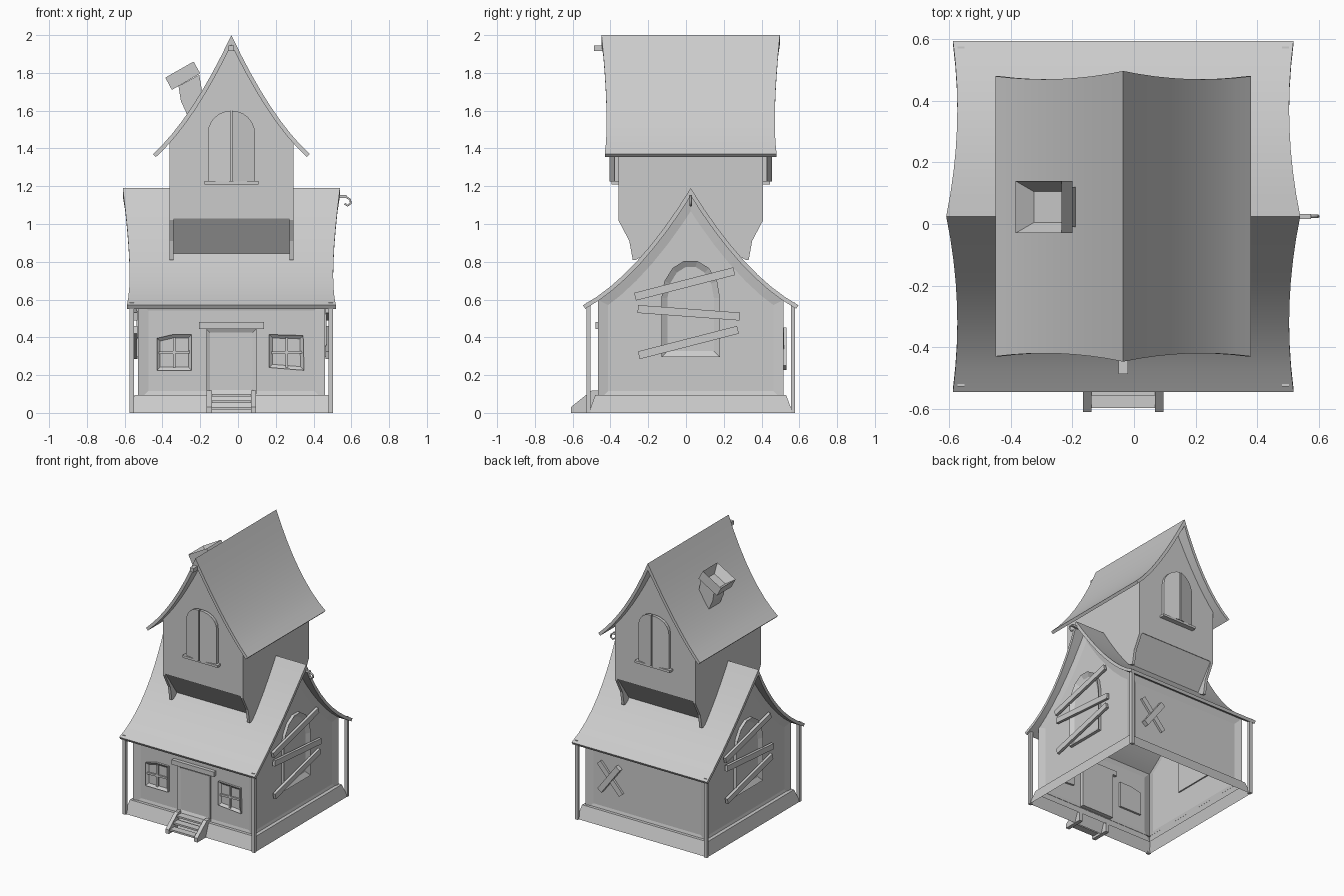
import bpy, bmesh, math
from mathutils import Vector

cube = bpy.data.objects.get("Cube")
if cube:
    bpy.data.objects.remove(cube)

CENTRE = Vector((-0.035, 0.025, 0))
grey = bpy.data.materials.new("plain grey")
grey.use_nodes = True
grey.diffuse_color = (0.6, 0.6, 0.6, 1)
grey.node_tree.nodes["Principled BSDF"].inputs["Base Color"].default_value = (0.6, 0.6, 0.6, 1)


def finish(name, bm):
    mesh = bpy.data.meshes.new(name)
    bm.to_mesh(mesh)
    bm.free()
    mesh.materials.append(grey)
    ob = bpy.data.objects.new(name, mesh)
    ob.location = CENTRE
    bpy.context.collection.objects.link(ob)
    return ob


def prism_bm(pts, lo, hi, axis):
    """Extrude a (side, height) outline along x or y."""
    bm = bmesh.new()
    place = lambda p, d: (d, p[0], p[1]) if axis == "x" else (p[0], d, p[1])
    a = [bm.verts.new(place(p, lo)) for p in pts]
    b = [bm.verts.new(place(p, hi)) for p in pts]
    bm.faces.new(a)
    bm.faces.new(b)
    for i in range(len(pts)):
        j = (i + 1) % len(pts)
        bm.faces.new((a[i], a[j], b[j], b[i]))
    bmesh.ops.recalc_face_normals(bm, faces=bm.faces)
    return bm


def prism(name, pts, lo, hi, axis, s=1, inset=None, bend=None):
    """inset = (direction, width, depth); s = -1 turns the part half way round."""
    bm = prism_bm(pts, lo, hi, axis)
    bm.normal_update()
    if inset:
        d, width, depth = inset
        face = max(bm.faces, key=lambda f: f.normal.dot(Vector(d)))
        bmesh.ops.inset_individual(bm, faces=[face], thickness=width, depth=-depth, use_even_offset=True)
    for v in bm.verts:
        if bend:
            v.co.y += bend(v.co.x)
        v.co.x *= s
        v.co.y *= s
    return finish(name, bm)


def rect(u0, u1, v0, v1):
    return [(u0, v0), (u1, v0), (u1, v1), (u0, v1)]


def board(name, a, b, width, lo, hi, axis, s=1):
    a, b = Vector(a), Vector(b)
    n = (b - a).normalized().orthogonal() * width / 2
    return prism(name, [a - n, b - n, b + n, a + n], lo, hi, axis, s)


def slope(t, top, drop, k):
    return top - drop * (t + k * t * (1 - t))


def roof(name, half, top, drop, k, ridge, mid, eave, axis):
    """Sagging saddle roof whose gable edges bow inward."""
    bm = bmesh.new()
    rows = []
    for i in range(-8, 9):
        t = abs(i) / 8
        length = ridge * (1 - t) * (1 - 2 * t) + mid * 4 * t * (1 - t) + eave * t * (2 * t - 1)
        z, u = slope(t, top, drop, k), half * i / 8
        row = [(e * length, u, z) if axis == "x" else (u, e * length, z) for e in (-1, 1)]
        rows.append([bm.verts.new(p) for p in row])
    for r, q in zip(rows, rows[1:]):
        f = bm.faces.new((r[0], r[1], q[1], q[0]))
        f.normal_update()
        if f.normal.z < 0:
            f.normal_flip()
    ob = finish(name, bm)
    mod = ob.modifiers.new("thickness", "SOLIDIFY")
    mod.thickness, mod.offset, mod.use_even_offset = 0.022, -1, True
    bpy.ops.object.select_all(action="DESELECT")
    bpy.context.view_layer.objects.active = ob
    ob.select_set(True)
    bpy.ops.object.modifier_apply(modifier=mod.name)
    bpy.ops.object.shade_smooth_by_angle(angle=math.radians(30))


def gable(wall, bottom, half, top, drop, k, gap):
    """Wall outline that follows the underside of a roof."""
    us = [wall * i / 6 for i in range(6, -7, -1)]
    return [(-wall, bottom), (wall, bottom)] + [(u, slope(abs(u) / half, top, drop, k) - gap) for u in us]


def arch(half, bottom, spring, rise, n=7):
    curve = [(half * math.cos(math.pi * i / n), spring + rise * math.sin(math.pi * i / n)) for i in range(n + 1)]
    return [(-half, bottom), (half, bottom)] + curve


LOWER = (0.57, 1.19, 0.62, 0.5)
UPPER = (0.415, 2.0, 0.63, 0.4)
roof("lower_roof", *LOWER, 0.575, 0.54, 0.553, "x")
roof("upper_roof", *UPPER, 0.472, 0.446, 0.455, "y")

# Lower walls: open shell with a recessed panel on every side
bm = prism_bm(gable(0.492, 0.06, *LOWER, 0.02), -0.495, 0.495, "x")
bm.normal_update()
bmesh.ops.delete(bm, geom=[f for f in bm.faces if abs(f.normal.z) > 0.2], context="FACES")
bmesh.ops.inset_individual(bm, faces=bm.faces[:], thickness=0.055, depth=-0.015, use_even_offset=True)
finish("lower_walls", bm)

# Flared foundation skirt, open below
bm = bmesh.new()
loops = []
for x, y, z in ((0.535, 0.54, 0), (0.512, 0.505, 0.095), (0.485, 0.48, 0.095)):
    loops.append([bm.verts.new((i * x, j * y, z)) for i, j in ((-1, -1), (1, -1), (1, 1), (-1, 1))])
for a, b in zip(loops, loops[1:]):
    for i in range(4):
        j = (i + 1) % 4
        bm.faces.new((a[i], a[j], b[j], b[i]))
finish("foundation", bm)

# Corner posts
for x in (-0.527, 0.527):
    for y in (-0.541, 0.541):
        prism("corner_post", rect(x - 0.012, x + 0.012, 0, 0.585), y - 0.011, y + 0.011, "y")

# Boarded arched windows on both gable ends
for s in (1, -1):
    prism("gable_window", arch(0.155, 0.295, 0.61, 0.2), 0.47, 0.503, "x", s, ((1, 0, 0), 0.032, 0.02))
    for a, b in (((-0.295, 0.615), (0.23, 0.75)), ((-0.28, 0.55), (0.26, 0.51)), ((-0.275, 0.305), (0.25, 0.44))):
        board("window_plank", a, b, 0.042, 0.497, 0.517, "x", s)

# Crossed planks on the back wall
board("back_plank", (0.385, 0.44), (0.205, 0.24), 0.04, 0.475, 0.493, "y")
board("back_plank", (0.22, 0.44), (0.37, 0.24), 0.04, 0.475, 0.508, "y")

# Front door with lintel
FRONT = (0, -1, 0)
prism("door", rect(-0.133, 0.133, 0.1, 0.445), -0.49, -0.45, "y", 1, (FRONT, 0.02, 0.01))
prism("door_lintel", rect(-0.172, 0.172, 0.445, 0.48), -0.503, -0.455, "y")

# Crooked front windows with glazing bars
windows = (
    [(-0.395, 0.225), (-0.21, 0.225), (-0.21, 0.415), (-0.31, 0.415), (-0.395, 0.395)],
    [(0.2, 0.24), (0.385, 0.225), (0.38, 0.41), (0.2, 0.415)],
)
for pts in windows:
    prism("front_window", pts, -0.492, -0.462, "y", 1, (FRONT, 0.022, 0.018))
    x = (pts[0][0] + pts[1][0]) / 2
    board("window_bar", (x, 0.24), (x, 0.4), 0.014, -0.488, -0.47, "y")
    board("window_bar", (x - 0.08, 0.318), (x + 0.08, 0.322), 0.014, -0.488, -0.47, "y")

# Front steps
side = [(-0.635, 0), (-0.635, 0.03), (-0.525, 0.118), (-0.49, 0.118), (-0.49, 0)]
for x in (-0.117, 0.117):
    prism("step_side", side, x - 0.014, x + 0.014, "x")
for i in range(3):
    y, z = -0.6 + 0.04 * i, 0.03 + 0.035 * i
    prism("step_tread", rect(y - 0.022, y + 0.03, z - 0.013, z), -0.11, 0.11, "x")

# Upper storey with gables, tapering base and bracketed sides
prism("upper_walls", gable(0.3275, 1.03, *UPPER, 0.02), -0.383, 0.383, "y")
base = [(-0.24, 0.83), (0.24, 0.83), (0.383, 1.035), (-0.383, 1.035)]
prism("upper_base", base, -0.31, 0.31, "x")
cheek = [(-0.307, 0.81), (-0.29, 0.81), (-0.24, 0.84), (0.24, 0.84), (0.29, 0.81), (0.307, 0.81),
         (0.325, 0.91), (0.383, 1.02), (0.383, 1.04), (-0.383, 1.04), (-0.383, 1.02), (-0.325, 0.91)]
for x in (-0.3175, 0.3175):
    prism("side_bracket", cheek, x - 0.01, x + 0.01, "x")

# Arched shutters standing ajar, with sill, front and back
left_half = [(-0.004, 1.225), (-0.125, 1.225)]
for i in range(7):
    a = math.pi / 2 * i / 6
    left_half.append((min(-0.125 * math.cos(a), -0.004), 1.48 + 0.12 * math.sin(a)))
for s in (1, -1):
    for m in (1, -1):
        pts = [(m * x, z) for x, z in left_half]
        prism("shutter", pts, -0.403, -0.381, "y", s, bend=lambda x: -0.22 * (0.125 - abs(x)))
    prism("window_sill", rect(-0.143, 0.143, 1.21, 1.227), -0.42, -0.38, "y", s)

# Crooked chimney with hollow cap
shaft = [(-0.28, 1.73), (-0.267, 1.65), (-0.235, 1.58), (-0.2, 1.5), (-0.15, 1.6), (-0.155, 1.7), (-0.17, 1.79)]
prism("chimney_shaft", shaft, -0.035, 0.095, "y")
cap = [(-0.35, 1.775), (-0.2, 1.86), (-0.165, 1.797), (-0.315, 1.71)]
prism("chimney_cap", cap, -0.055, 0.115, "y", 1, ((-0.49, 0, 0.87), 0.035, 0.06))

# Ridge beam at the front peak
prism("peak_beam", rect(-0.015, 0.015, 1.915, 1.945), -0.513, -0.38, "y")

# Iron hook at the right-hand end of the lower ridge
prism("hook_bar", rect(-0.008, 0.008, 1.137, 1.153), 0.48, 0.61, "x")
curve = bpy.data.curves.new("hook", "CURVE")
curve.dimensions = "3D"
curve.bevel_depth, curve.bevel_resolution, curve.use_fill_caps = 0.006, 1, True
spline = curve.splines.new("POLY")
hook = [(0.605, 1.145), (0.628, 1.13), (0.632, 1.11), (0.615, 1.097), (0.6, 1.108)]
spline.points.add(len(hook) - 1)
for p, (x, z) in zip(spline.points, hook):
    p.co = (x, 0, z, 1)
curve.materials.append(grey)
hook_ob = bpy.data.objects.new("hook", curve)
hook_ob.location = CENTRE
bpy.context.collection.objects.link(hook_ob)
